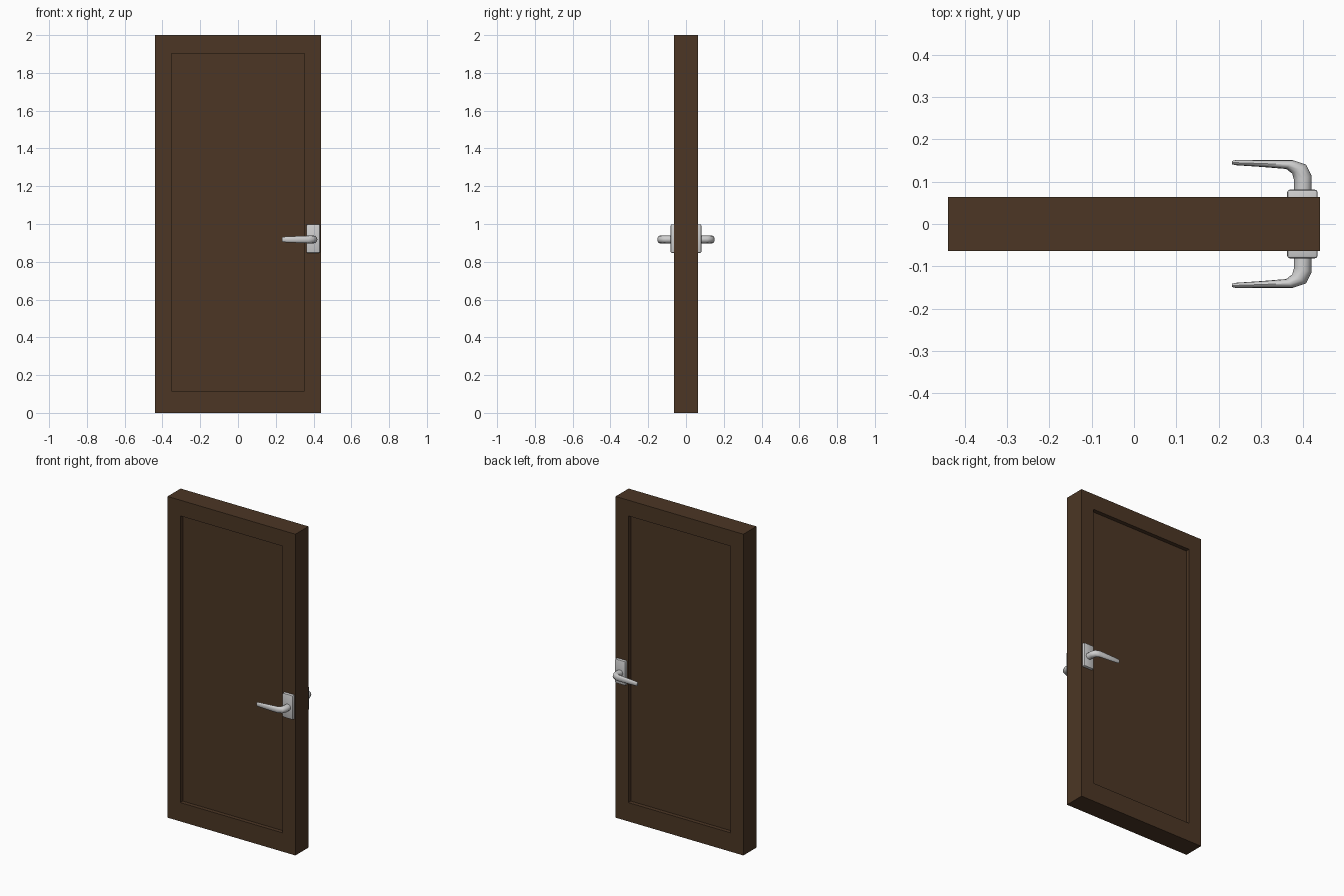
import bpy, bmesh, math
from mathutils import Vector

if "Cube" in bpy.data.objects:
    bpy.data.objects.remove(bpy.data.objects["Cube"])


def material(name, rgb):
    m = bpy.data.materials.new(name)
    m.diffuse_color = (*rgb, 1)
    m.use_nodes = True
    m.node_tree.nodes["Principled BSDF"].inputs["Base Color"].default_value = m.diffuse_color
    return m


WOOD = material("dark_brown_wood", (0.072, 0.037, 0.018))
METAL = material("light_grey_metal", (0.62, 0.62, 0.62))


def make_object(name, bm, mat, smooth=None):
    bmesh.ops.recalc_face_normals(bm, faces=bm.faces[:])
    mesh = bpy.data.meshes.new(name)
    bm.to_mesh(mesh)
    bm.free()
    mesh.materials.append(mat)
    ob = bpy.data.objects.new(name, mesh)
    bpy.context.collection.objects.link(ob)
    if smooth:
        bpy.ops.object.select_all(action='DESELECT')
        ob.select_set(True)
        bpy.context.view_layer.objects.active = ob
        bpy.ops.object.shade_smooth_by_angle(angle=math.radians(smooth))
    return ob


def box(x0, x1, y0, y1, z0, z1):
    bm = bmesh.new()
    bmesh.ops.create_cube(bm, size=1)
    for v in bm.verts:
        v.co = Vector((x0 + (v.co.x + .5) * (x1 - x0),
                       y0 + (v.co.y + .5) * (y1 - y0),
                       z0 + (v.co.z + .5) * (z1 - z0)))
    return bm


# Door leaf with a recessed panel on both faces
bm = box(-0.44, 0.44, -0.064, 0.064, 0, 2)
for face in [f for f in bm.faces if abs(f.normal.y) > 0.9]:
    side = math.copysign(1, face.normal.y)
    bmesh.ops.inset_individual(bm, faces=[face], thickness=0.08)
    for v in face.verts:
        v.co.x = math.copysign(0.353, v.co.x)
        v.co.z = 1.902 if v.co.z > 1 else 0.117
    new = bmesh.ops.extrude_discrete_faces(bm, faces=[face])["faces"][0]
    for v in new.verts:
        v.co.y -= side * 0.025
make_object("door_leaf", bm, WOOD)

# Lever outline seen from above: (outer x, y), (inner x, y), half height
LEVER = [((0.420, 0.070), (0.378, 0.070), 0.020),
         ((0.420, 0.113), (0.378, 0.104), 0.020),
         ((0.407, 0.140), (0.374, 0.119), 0.020),
         ((0.375, 0.151), (0.360, 0.130), 0.020),
         ((0.300, 0.151), (0.300, 0.135), 0.017),
         ((0.240, 0.151), (0.240, 0.139), 0.014),
         ((0.232, 0.149), (0.232, 0.141), 0.010)]
SIDES = 12

for side, label in ((-1, "front"), (1, "back")):
    # Bevelled mounting plate
    bm = box(0.362, 0.434, 0.055, 0.081, 0.847, 0.998)
    rim = [e for e in bm.edges if all(v.co.y > 0.07 for v in e.verts)
           or abs(e.verts[0].co.y - e.verts[1].co.y) > 0.01]
    bmesh.ops.bevel(bm, geom=rim, offset=0.006, segments=2, profile=0.5,
                    affect='EDGES')
    for v in bm.verts:
        v.co.y *= side
    make_object(label + "_handle_plate", bm, METAL, 40)

    # Curved tapering lever swept through oval rings
    bm = bmesh.new()
    rings = []
    for outer, inner, h in LEVER:
        o, i = Vector((*outer, 0)), Vector((*inner, 0))
        mid, arm = (o + i) / 2, (o - i) / 2
        ring = []
        for k in range(SIDES):
            a = 2 * math.pi * k / SIDES
            p = mid + arm * math.cos(a) + Vector((0, 0, 0.918 + h * math.sin(a)))
            ring.append(bm.verts.new((p.x, p.y * side, p.z)))
        rings.append(ring)
    for r, s in zip(rings, rings[1:]):
        for k in range(SIDES):
            n = (k + 1) % SIDES
            bm.faces.new((r[k], r[n], s[n], s[k]))
    bm.faces.new(rings[0])
    bm.faces.new(rings[-1])
    make_object(label + "_lever", bm, METAL, 50)
